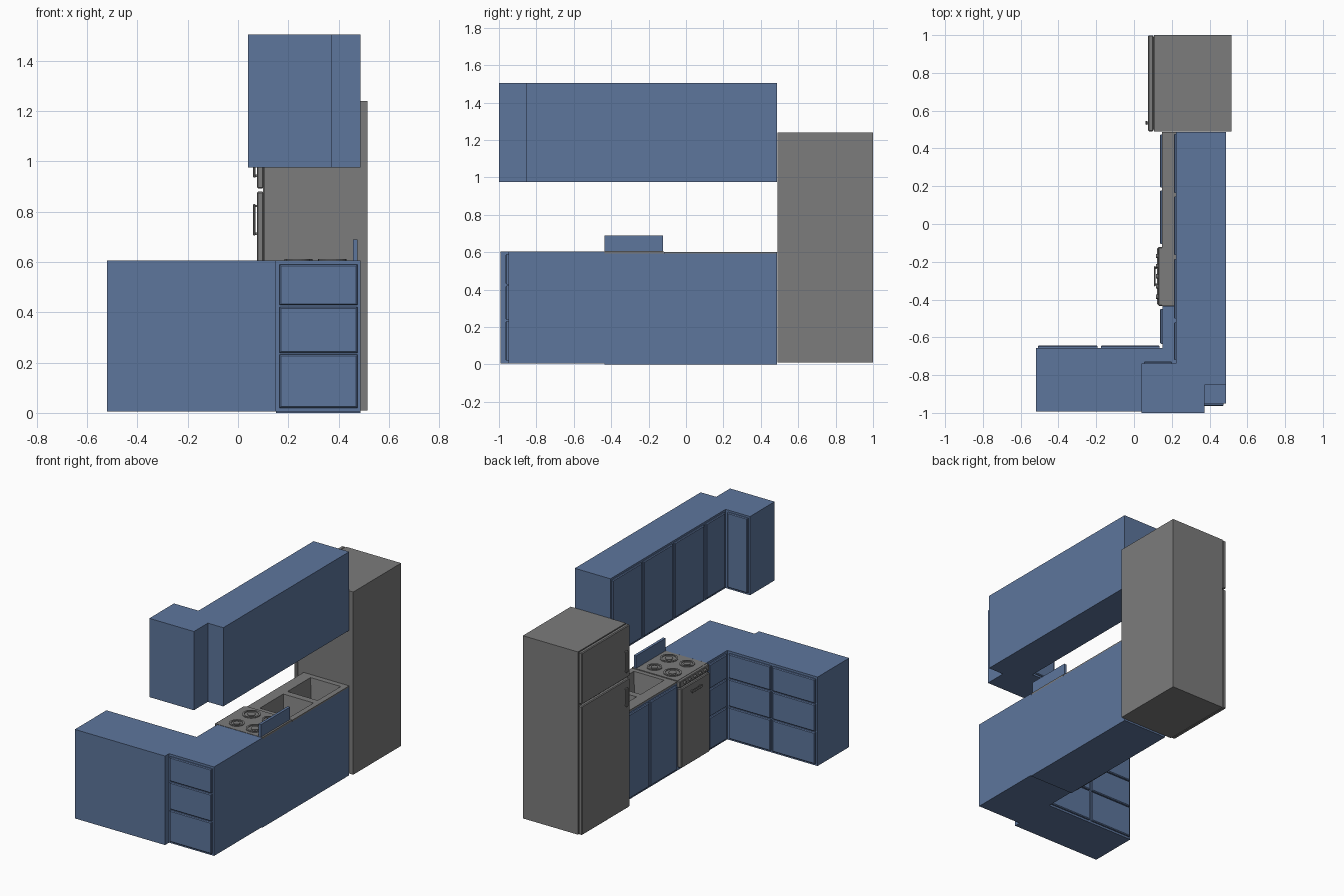
import bpy, bmesh, math
from mathutils import Matrix, Vector

if "Cube" in bpy.data.objects:
    bpy.data.objects.remove(bpy.data.objects["Cube"])


def material(name, rgb):
    m = bpy.data.materials.new(name)
    m.diffuse_color = (*rgb, 1)
    m.use_nodes = True
    m.node_tree.nodes["Principled BSDF"].inputs["Base Color"].default_value = m.diffuse_color
    return m


BLUE = material("cabinet_blue", (0.11, 0.18, 0.335))
GREY = material("appliance_grey", (0.2, 0.2, 0.2))


def finish(name, bm, mat, recalc=True):
    if recalc:
        bmesh.ops.recalc_face_normals(bm, faces=bm.faces)
    me = bpy.data.meshes.new(name)
    bm.to_mesh(me)
    bm.free()
    me.materials.append(mat)
    ob = bpy.data.objects.new(name, me)
    bpy.context.collection.objects.link(ob)
    return ob


def box(name, x, y, z, mat, bevel=0, open_top=False):
    bm = bmesh.new()
    bmesh.ops.create_cube(bm, size=1)
    for v in bm.verts:
        v.co = Vector([r[0] if c < 0 else r[1] for c, r in zip(v.co, (x, y, z))])
    bmesh.ops.recalc_face_normals(bm, faces=bm.faces)
    if bevel:
        bmesh.ops.bevel(bm, geom=bm.edges[:], offset=bevel, segments=1, affect='EDGES')
    if open_top:
        bmesh.ops.delete(bm, geom=[f for f in bm.faces if f.normal.z > 0.9], context='FACES')
        return finish(name, bm, mat, False)
    return finish(name, bm, mat)


def prism(name, pts, z0, z1, mat):
    bm = bmesh.new()
    f = bm.faces.new([bm.verts.new((x, y, z0)) for x, y in pts])
    r = bmesh.ops.extrude_face_region(bm, geom=[f])
    for v in r['geom']:
        if isinstance(v, bmesh.types.BMVert):
            v.co.z = z1
    if f.is_valid is False or f not in bm.faces[:]:
        bm.faces.new([v for v in bm.verts if v.co.z == z0][:len(pts)])
    bm.normal_update()
    return finish(name, bm, mat)


def front(name, face, base, depth, u, z):
    """Raised door or drawer front with chamfered edges, on the face '-x', '+y' or '-y'."""
    bm = bmesh.new()
    s = -1 if face[0] == '-' else 1
    rings = []
    for d, i in ((-0.002, 0), (depth - 0.005, 0), (depth, 0.005)):
        c = base + s * d
        quad = [(u[0] + i, z[0] + i), (u[1] - i, z[0] + i), (u[1] - i, z[1] - i), (u[0] + i, z[1] - i)]
        rings.append([bm.verts.new((c, a, b) if face[1] == 'x' else (a, c, b)) for a, b in quad])
    for a, b in zip(rings, rings[1:]):
        for k in range(4):
            bm.faces.new((a[k], a[(k + 1) % 4], b[(k + 1) % 4], b[k]))
    bm.faces.new(rings[0])
    bm.faces.new(rings[-1])
    return finish(name, bm, BLUE)


def disc(name, loc, r, h, mat, axis='z', inner=0):
    """Disc, or flat ring when an inner radius is given."""
    bm = bmesh.new()
    n = 24
    rot = Matrix.Rotation(math.pi / 2, 4, 'Y') if axis == 'x' else Matrix()
    if inner:
        loops = []
        for rad, z in ((inner, 0), (r, 0), (r, h), (inner, h)):
            loops.append([bm.verts.new((rad * math.cos(2 * math.pi * k / n), rad * math.sin(2 * math.pi * k / n), z))
                          for k in range(n)])
        for j in range(4):
            a, b = loops[j], loops[(j + 1) % 4]
            for k in range(n):
                bm.faces.new((a[k], a[(k + 1) % n], b[(k + 1) % n], b[k]))
    else:
        bmesh.ops.create_cone(bm, cap_ends=True, segments=n, radius1=r, radius2=r, depth=h)
    bmesh.ops.transform(bm, matrix=Matrix.Translation(loc) @ rot, verts=bm.verts)
    return finish(name, bm, mat)


# Fridge with two doors and side handles
box("fridge_body", (0.105, 0.515), (0.49, 1.0), (0.01, 1.24), GREY)
for n, z, hz in (("lower", (0.012, 0.88), (0.705, 0.83)), ("upper", (0.892, 1.24), (0.935, 1.08))):
    box("fridge_door_" + n, (0.075, 0.102), (0.491, 0.999), z, GREY, 0.005)
    box("fridge_handle_" + n, (0.06, 0.07), (0.525, 0.545), hz, GREY, 0.003)
    for k, zz in enumerate((hz[0], hz[1] - 0.015)):
        box(f"handle_post_{n}_{k}", (0.065, 0.078), (0.528, 0.542), (zz + 0.003, zz + 0.012), GREY)
box("fridge_door_seal", (0.1, 0.107), (0.5, 0.99), (0.02, 1.23), GREY)

# Upper cabinets: one stepped carcass with raised doors
prism("upper_cabinet", [(0.222, 0.487), (0.487, 0.487), (0.487, -0.852), (0.372, -0.852), (0.372, -1.0),
                        (0.04, -1.0), (0.04, -0.738), (0.222, -0.738)], 0.975, 1.505, BLUE)
edges = [0.487, 0.155, -0.175, -0.51, -0.73]
for k, (b, a) in enumerate(zip(edges, edges[1:])):
    front(f"upper_door_{k}", '-x', 0.222, 0.011, (a + 0.01, b - 0.01), (0.988, 1.492))
front("upper_corner_door", '+y', -0.738, 0.011, (0.053, 0.202), (0.988, 1.492))

# Lower cabinets: L-shaped corner, stove carcass and open-topped sink carcass
prism("lower_corner_cabinet", [(-0.52, -0.993), (0.152, -0.993), (0.152, -0.95), (0.487, -0.95), (0.487, -0.437),
                               (0.152, -0.437), (0.152, -0.657), (-0.52, -0.657)], 0.006, 0.605, BLUE)
box("stove_cabinet", (0.152, 0.487), (-0.437, -0.118), (0.0, 0.594), BLUE)
box("sink_cabinet", (0.152, 0.487), (-0.118, 0.487), (0.0, 0.594), BLUE, 0, True)

# Drawer stacks and doors below
drawers = [(0.02, 0.232), (0.239, 0.421), (0.428, 0.59)]
stacks = [("leg_left", '+y', -0.657, (-0.508, -0.192)), ("leg_right", '+y', -0.657, (-0.176, 0.135)),
          ("run", '-x', 0.152, (-0.635, -0.449)), ("end", '-y', -0.95, (0.165, 0.475))]
for n, face, base, u in stacks:
    for k, z in enumerate(drawers):
        front(f"drawer_{n}_{k}", face, base, 0.014, u, z)
for k, u in enumerate(((-0.106, 0.178), (0.192, 0.475))):
    front(f"sink_door_{k}", '-x', 0.152, 0.014, u, (0.015, 0.58))

# Double sink: steel sheet with two tapered bowls
xs = [0.148, 0.225, 0.45, 0.487]
ys = [-0.118, -0.088, 0.16, 0.205, 0.45, 0.487]
top, low = 0.602, 0.46
bm = bmesh.new()


def quad(*pts):
    bm.faces.new([bm.verts.new(p) for p in pts])


for i in range(3):
    for j in range(5):
        c = [(xs[i], ys[j]), (xs[i + 1], ys[j]), (xs[i + 1], ys[j + 1]), (xs[i], ys[j + 1])]
        if i == 1 and j in (1, 3):
            mx, my = (c[0][0] + c[2][0]) / 2, (c[0][1] + c[2][1]) / 2
            d = [(mx + (x - mx) * 0.8, my + (y - my) * 0.8) for x, y in c]
            for k in range(4):
                m = (k + 1) % 4
                quad((*c[k], top), (*c[m], top), (*d[m], low), (*d[k], low))
            quad(*[(*p, low) for p in d])
        else:
            quad(*[(*p, top) for p in c])
rim = [(xs[0], ys[0]), (xs[3], ys[0]), (xs[3], ys[5]), (xs[0], ys[5])]
for k in range(4):
    a, b = rim[k], rim[(k + 1) % 4]
    quad((*a, 0.592), (*b, 0.592), (*b, top), (*a, top))
bmesh.ops.remove_doubles(bm, verts=bm.verts, dist=1e-5)
finish("sink", bm, GREY, False)
for k, y in enumerate((0.036, 0.3275)):
    disc(f"sink_drain_{k}", (0.3375, y, low + 0.002), 0.02, 0.005, GREY)

# Stove: hob plate, burners, control strip with knobs, door and back guard
box("hob_plate", (0.148, 0.487), (-0.435, -0.12), (0.592, 0.606), GREY)
box("hob_back_guard", (0.457, 0.475), (-0.435, -0.123), (0.6, 0.69), BLUE)
for i, x in enumerate((0.24, 0.375)):
    for j, y in enumerate((-0.355, -0.2)):
        r = 0.056 if (i + j) % 2 else 0.047
        disc(f"burner_ring_{i}{j}", (x, y, 0.605), r, 0.006, GREY, inner=r - 0.012)
        disc(f"burner_cap_{i}{j}", (x, y, 0.607), r * 0.45, 0.006, GREY)
box("control_strip", (0.128, 0.165), (-0.433, -0.122), (0.56, 0.604), GREY, 0.004)
for k in range(5):
    disc(f"stove_knob_{k}", (0.124, -0.385 + k * 0.054, 0.582), 0.011, 0.014, GREY, 'x')
box("oven_door", (0.122, 0.155), (-0.428, -0.127), (0.02, 0.554), GREY, 0.005)
box("oven_handle", (0.107, 0.114), (-0.33, -0.222), (0.495, 0.512), GREY, 0.002)
for k, y in enumerate((-0.325, -0.237)):
    box(f"oven_handle_post_{k}", (0.112, 0.124), (y, y + 0.01), (0.498, 0.509), GREY)
